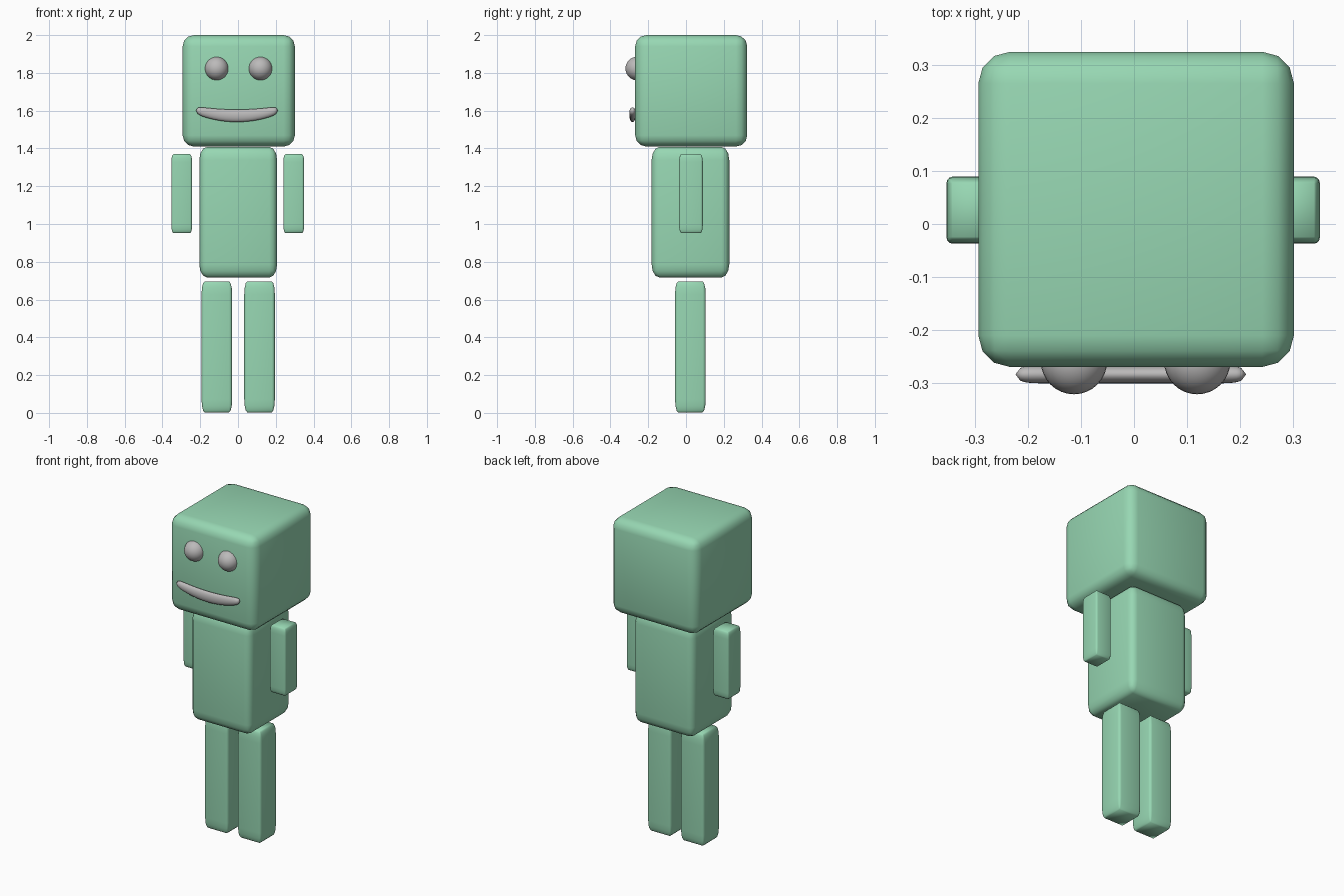
import bpy, bmesh, math
from mathutils import Matrix

if "Cube" in bpy.data.objects:
    bpy.data.objects.remove(bpy.data.objects["Cube"])


def material(name, color):
    m = bpy.data.materials.new(name)
    m.diffuse_color = (*color, 1)
    m.use_nodes = True
    m.node_tree.nodes["Principled BSDF"].inputs["Base Color"].default_value = m.diffuse_color
    return m


green = material("mint green", (0.31, 0.68, 0.45))
grey = material("light grey", (0.50, 0.49, 0.49))


def finish(bm, name, mat):
    mesh = bpy.data.meshes.new(name)
    for f in bm.faces:
        f.smooth = True
    bm.to_mesh(mesh)
    bm.free()
    mesh.materials.append(mat)
    obj = bpy.data.objects.new(name, mesh)
    bpy.context.collection.objects.link(obj)
    return obj


def soft_box(name, lo, hi):
    """Rounded unit cube stretched to fit between two corners."""
    bm = bmesh.new()
    bmesh.ops.create_cube(bm, size=1)
    obj = finish(bm, name, green)
    obj.location = [(a + b) / 2 for a, b in zip(lo, hi)]
    obj.scale = [b - a for a, b in zip(lo, hi)]
    bev = obj.modifiers.new("rounding", 'BEVEL')
    bev.width = 0.1
    bev.segments = 3
    return obj


# Head and torso
soft_box("head", (-0.293, -0.269, 1.41), (0.301, 0.324, 2.0))
soft_box("torso", (-0.205, -0.182, 0.717), (0.207, 0.229, 1.408))

# Arms and legs
for side, x_arm, x_leg in (("right", -0.298, -0.112), ("left", 0.295, 0.114)):
    soft_box(side + "_arm", (x_arm - 0.055, -0.037, 0.952),
             (x_arm + 0.055, 0.089, 1.37))
    soft_box(side + "_leg", (x_leg - 0.081, -0.058, 0.003),
             (x_leg + 0.081, 0.104, 0.696))

# Eyes: balls half sunk into the face
for side, x in (("right", -0.113), ("left", 0.119)):
    bm = bmesh.new()
    bmesh.ops.create_uvsphere(bm, u_segments=32, v_segments=16, radius=0.0625)
    finish(bm, side + "_eye", grey).location = (x, -0.258, 1.823)

# Mouth: sphere stretched into a flattened capsule, then bent into a smile
bm = bmesh.new()
bmesh.ops.create_uvsphere(bm, u_segments=20, v_segments=48, radius=1,
                          matrix=Matrix.Rotation(math.pi / 2, 4, 'Y'))
for v in bm.verts:
    t = math.asin(max(-1, min(1, v.co.x))) / (math.pi / 2)
    ring = math.hypot(v.co.y, v.co.z)
    r = math.sqrt(max(0, 1 - abs(t) ** 16))
    cy, cz = (v.co.y / ring, v.co.z / ring) if ring > 1e-5 else (0, 0)
    v.co = (0.217 * t, 0.017 * r * cy,
            0.029 * t * t + (0.033 - 0.012 * t * t) * r * cz)
finish(bm, "mouth", grey).location = (-0.006, -0.283, 1.573)
